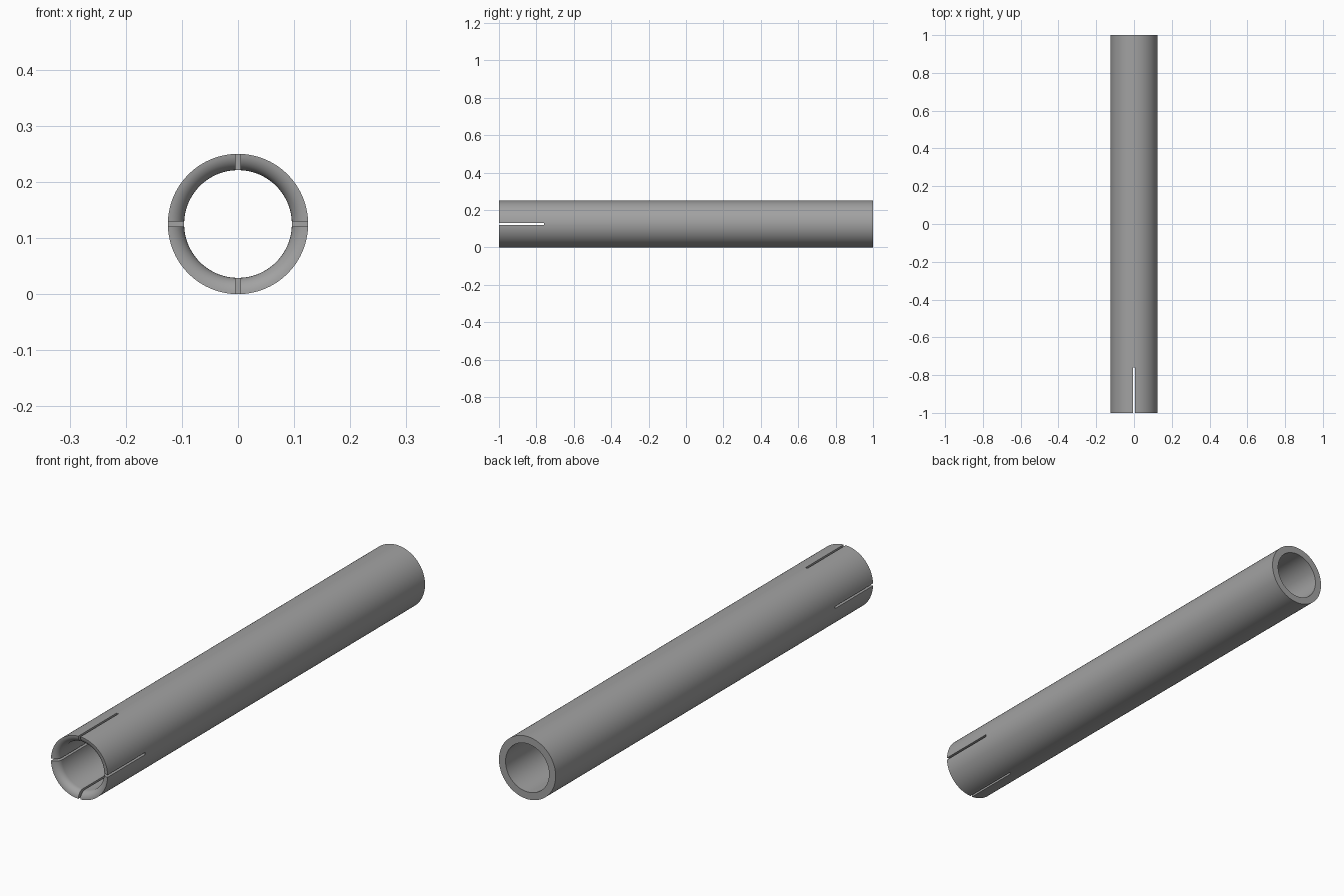
import bpy, bmesh, math
from mathutils import Matrix

cube = bpy.data.objects.get("Cube")
if cube:
    bpy.data.objects.remove(cube, do_unlink=True)

OUTER, INNER, HALF = 0.125, 0.096, 1.0
WALL = OUTER - INNER
SEGMENTS, ROUND_STEPS = 96, 8
SLOT_WIDTH, SLOT_END = 0.009, -0.76

steel = bpy.data.materials.new("grey steel")
steel.use_nodes = True
colour = (0.36, 0.36, 0.36, 1)
steel.diffuse_color = colour
steel.node_tree.nodes["Principled BSDF"].inputs["Base Color"].default_value = colour

# Wall section (radius, y): square back end, front mouth rounded on the inside
section = [(INNER, HALF), (OUTER, HALF), (OUTER, -HALF)]
for i in range(1, ROUND_STEPS + 1):
    a = math.pi / 2 * i / ROUND_STEPS
    section.append((OUTER - WALL * math.sin(a), -HALF + WALL * (1 - math.cos(a))))

# Tube swept around the y axis
bm = bmesh.new()
rings = []
for s in range(SEGMENTS):
    t = 2 * math.pi * (s + 0.5) / SEGMENTS
    rings.append([bm.verts.new((r * math.cos(t), y, OUTER + r * math.sin(t)))
                  for r, y in section])
for s, ring in enumerate(rings):
    following = rings[(s + 1) % SEGMENTS]
    for k in range(len(section)):
        n = (k + 1) % len(section)
        bm.faces.new((ring[k], ring[n], following[n], following[k]))
bmesh.ops.recalc_face_normals(bm, faces=bm.faces)
mesh = bpy.data.meshes.new("slotted_tube")
bm.to_mesh(mesh)
bm.free()
mesh.materials.append(steel)
tube = bpy.data.objects.new("slotted_tube", mesh)
bpy.context.collection.objects.link(tube)
bpy.context.view_layer.objects.active = tube
tube.select_set(True)


def cut_slot(size_x, size_z):
    """Cut one slot straight through both walls at the front end."""
    front = -HALF - 0.1
    bm = bmesh.new()
    place = Matrix.Translation((0, (front + SLOT_END) / 2, OUTER))
    scale = Matrix.Diagonal((size_x, SLOT_END - front, size_z, 1))
    bmesh.ops.create_cube(bm, size=1, matrix=place @ scale)
    cutter_mesh = bpy.data.meshes.new("slot_cutter")
    bm.to_mesh(cutter_mesh)
    bm.free()
    cutter_mesh.materials.append(steel)
    cutter = bpy.data.objects.new("slot_cutter", cutter_mesh)
    cutter.hide_render = True
    bpy.context.collection.objects.link(cutter)
    mod = tube.modifiers.new("slot", "BOOLEAN")
    mod.operation, mod.solver, mod.object = "DIFFERENCE", "EXACT", cutter
    bpy.ops.object.modifier_apply(modifier=mod.name)
    bpy.data.objects.remove(cutter, do_unlink=True)


# Four slots from two crossing cuts
cut_slot(SLOT_WIDTH, OUTER * 3)
cut_slot(OUTER * 3, SLOT_WIDTH)

bpy.ops.object.shade_smooth_by_angle(angle=math.radians(30))
